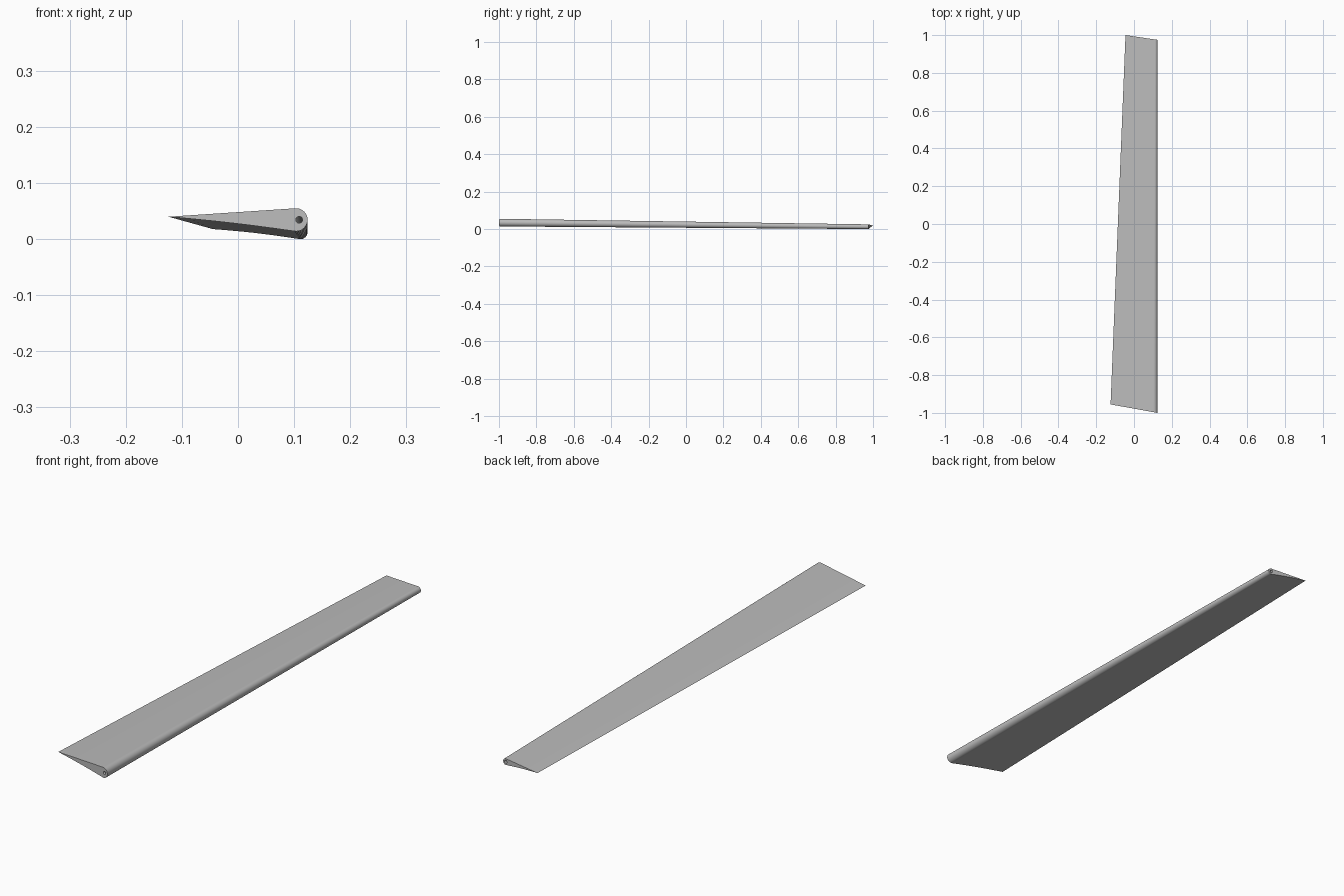
import bpy, bmesh, math
from mathutils import Vector

if "Cube" in bpy.data.objects:
    bpy.data.objects.remove(bpy.data.objects["Cube"])

NOSE_STEPS, HOLE_STEPS, UNDER_STEPS = 20, 20, 6

grey = bpy.data.materials.new("light grey")
grey.diffuse_color = (0.5, 0.5, 0.5, 1)
grey.use_nodes = True
grey.node_tree.nodes["Principled BSDF"].inputs["Base Color"].default_value = grey.diffuse_color


def section(trail, centre, radius):
    """Round nose running tangentially to a sharp trailing edge, slightly hollow below."""
    t, c = Vector(trail), Vector(centre)
    d = t - c
    mid, half = math.atan2(d.y, d.x), math.acos(radius / d.length)
    top, low = mid - half, mid + half - 2 * math.pi
    pts = [t]
    for i in range(NOSE_STEPS + 1):
        a = top + (low - top) * i / NOSE_STEPS
        pts.append(c + radius * Vector((math.cos(a), math.sin(a))))
    start = pts[-1]
    for i in range(1, UNDER_STEPS):
        f = i / UNDER_STEPS
        p = start.lerp(t, f)
        p.y += 0.0018 * math.sin(math.pi * f)
        pts.append(p)
    return pts


def bore(centre, radius):
    angles = [2 * math.pi * i / HOLE_STEPS for i in range(HOLE_STEPS)]
    return [Vector(centre) + radius * Vector((math.cos(a), math.sin(a))) for a in angles]


# Each end: trailing point, nose centre, nose radius, y at the nose, sweep of the end cut
ends = [((-0.124, 0.040), (0.1035, 0.0345), 0.0205, -1.0, 0.181),
        ((-0.045, 0.018), (0.1115, 0.0125), 0.0125, 0.975, 0.148)]
hinge = [(0.109, 0.0345), (0.1115, 0.0125)]

bm = bmesh.new()
outer, inner = [], []
for (trail, centre, radius, y0, slope), pin in zip(ends, hinge):
    def ring(points):
        vs = [bm.verts.new((p.x, y0 + (0.124 - p.x) * slope, p.y)) for p in points]
        edges = [bm.edges.new((vs[i - 1], vs[i])) for i in range(len(vs))]
        return vs, edges
    ov, oe = ring(section(trail, centre, radius))
    iv, ie = ring(bore(pin, 0.006))
    outer.append(ov)
    inner.append(iv)
    # End cap around the hinge hole
    bmesh.ops.triangle_fill(bm, edges=oe + ie, use_beauty=True)

# Skin and hinge bore
for a, b in (outer, inner):
    for i in range(len(a)):
        bm.faces.new((a[i - 1], a[i], b[i], b[i - 1]))
bmesh.ops.recalc_face_normals(bm, faces=bm.faces)

mesh = bpy.data.meshes.new("control_surface")
bm.to_mesh(mesh)
bm.free()
mesh.materials.append(grey)
flap = bpy.data.objects.new("control_surface", mesh)
bpy.context.collection.objects.link(flap)
bpy.context.view_layer.objects.active = flap
flap.select_set(True)
bpy.ops.object.shade_smooth_by_angle(angle=math.radians(30))
